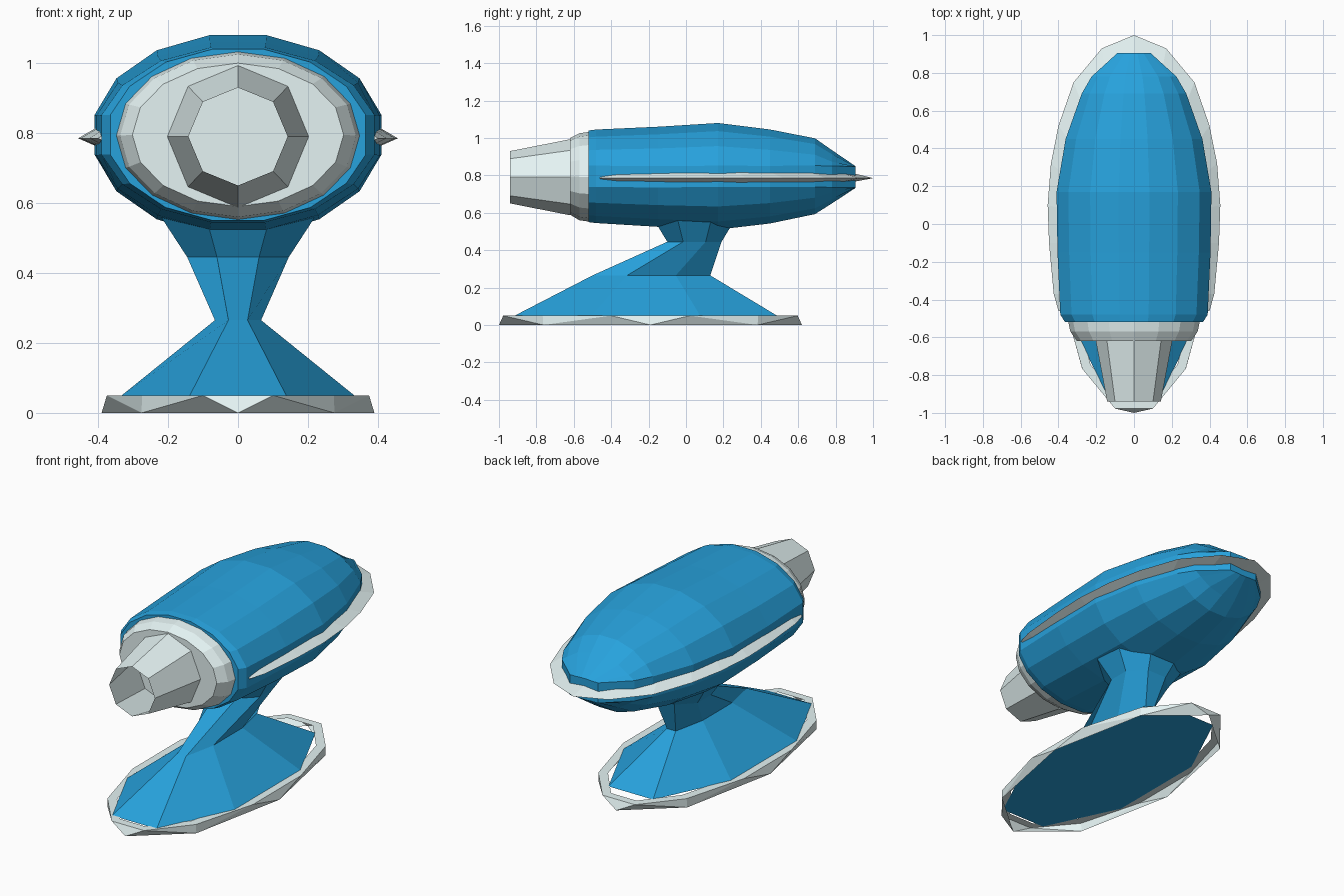
import bpy, bmesh
from math import sin, cos, pi, copysign

if "Cube" in bpy.data.objects:
    bpy.data.objects.remove(bpy.data.objects["Cube"])

blue = bpy.data.materials.new("blue")
blue.diffuse_color = (0.02, 0.36, 0.72, 1)
blue.use_nodes = True
blue.node_tree.nodes["Principled BSDF"].inputs["Base Color"].default_value = blue.diffuse_color
pale = bpy.data.materials.new("pale_grey")
pale.diffuse_color = (0.78, 0.9, 0.9, 1)
pale.use_nodes = True
pale.node_tree.nodes["Principled BSDF"].inputs["Base Color"].default_value = pale.diffuse_color


def finish(name, bm, mat):
    bmesh.ops.recalc_face_normals(bm, faces=bm.faces)
    me = bpy.data.meshes.new(name)
    bm.to_mesh(me)
    bm.free()
    ob = bpy.data.objects.new(name, me)
    bpy.context.collection.objects.link(ob)
    me.materials.append(mat)
    return ob


def ellipse(n, ra, rb, offset=0.0):
    return [(ra * cos(2 * pi * (i + offset) / n), rb * sin(2 * pi * (i + offset) / n))
            for i in range(n)]


def loft(name, rings, mat, caps=True):
    bm = bmesh.new()
    vs = [[bm.verts.new(p) for p in r] for r in rings]
    n = len(vs[0])
    for a, b in zip(vs, vs[1:]):
        for i in range(n):
            j = (i + 1) % n
            bm.faces.new((a[i], a[j], b[j], b[i]))
    if caps:
        bm.faces.new(vs[0])
        bm.faces.new(vs[-1])
    return finish(name, bm, mat)


def along_y(n, stations, offset=0.0, flat=0.0):
    """Elliptical rings from (y, half width, bottom z, top z), with upright
    sides at least `flat` high either way."""
    k = 1 / cos(pi * 2 * offset / n)
    return [[(x, y, (lo + hi) / 2 + copysign(max(abs(z), flat), z))
             for x, z in ellipse(n, w * k, (hi - lo) / 2 * k, offset)]
            for y, w, lo, hi in stations]


# Streamlined blue body: domed above and below an upright side band
loft("body", along_y(16, [
    (-0.52, 0.365, 0.55, 1.04), (-0.48, 0.39, 0.545, 1.045),
    (-0.15, 0.405, 0.525, 1.06), (0.17, 0.41, 0.51, 1.08),
    (0.45, 0.362, 0.543, 1.045), (0.69, 0.277, 0.593, 0.998),
    (0.78, 0.225, 0.65, 0.935), (0.905, 0.088, 0.732, 0.85)], 0.5, 0.057), blue)

# Front collar and open eight-sided nozzle
loft("collar", along_y(16, [
    (-0.50, 0.352, 0.55, 1.035), (-0.57, 0.337, 0.56, 1.025), (-0.62, 0.302, 0.59, 1.0)]), pale)
loft("nozzle", along_y(8, [(-0.62, 0.202, 0.587, 0.993), (-0.94, 0.142, 0.65, 0.93)]),
     pale, caps=False)

# Sharp-edged trim band wrapped around the sides and tail
half = [(0.17, 0.93), (0.32, 0.75), (0.40, 0.52), (0.44, 0.32), (0.457, 0.1),
        (0.45, -0.1), (0.425, -0.37), (0.40, -0.46)]
path = [(-x, y) for x, y in reversed(half)] + [(0, 1.0)] + half
bm = bmesh.new()
sections = []
for x, y in path:
    ix, iy = x * 0.85, y * 0.84 if y > 0 else y
    sections.append([bm.verts.new(p) for p in
                     ((x, y, 0.785), (ix, iy, 0.825), (ix, iy, 0.755))])
for a, b in zip(sections, sections[1:]):
    for i in range(3):
        j = (i + 1) % 3
        bm.faces.new((a[i], a[j], b[j], b[i]))
bm.faces.new(sections[0])
bm.faces.new(sections[-1])
finish("trim_band", bm, pale)

# Blue pedestal: wide foot, leaning narrow neck, flared top
k = 1 / cos(pi / 8)
rings = []
for z, w, y0, y1 in [(0.048, 0.335, -0.92, 0.49),
                     (0.265, 0.066, -0.5, 0.13), (0.445, 0.145, -0.1, 0.19),
                     (0.56, 0.22, -0.17, 0.26)]:
    rings.append([(x, (y0 + y1) / 2 + y, z)
                  for x, y in ellipse(8, w * k, (y1 - y0) / 2 * k, 0.5)])
loft("pedestal", rings, blue)

# Faceted base rim, open in the middle so the pedestal shows from below
bm = bmesh.new()
for pts, z in ((ellipse(8, 0.39, 0.81), 0.0), (ellipse(12, 0.388, 0.815, 0.5), 0.05)):
    for x, y in pts:
        bm.verts.new((x, y - 0.19, z))
bmesh.ops.convex_hull(bm, input=bm.verts[:])
bm.normal_update()
flat = [f for f in bm.faces if f.normal.z < -0.95]
bmesh.ops.delete(bm, geom=flat, context='FACES')
top = [f for f in bm.faces if f.normal.z > 0.95]
bmesh.ops.dissolve_faces(bm, faces=top)
bm.faces.ensure_lookup_table()
cap = [f for f in bm.faces if f.normal.z > 0.95]
bmesh.ops.inset_region(bm, faces=cap, thickness=0.05)
bmesh.ops.delete(bm, geom=cap, context='FACES')
finish("base_rim", bm, pale)
